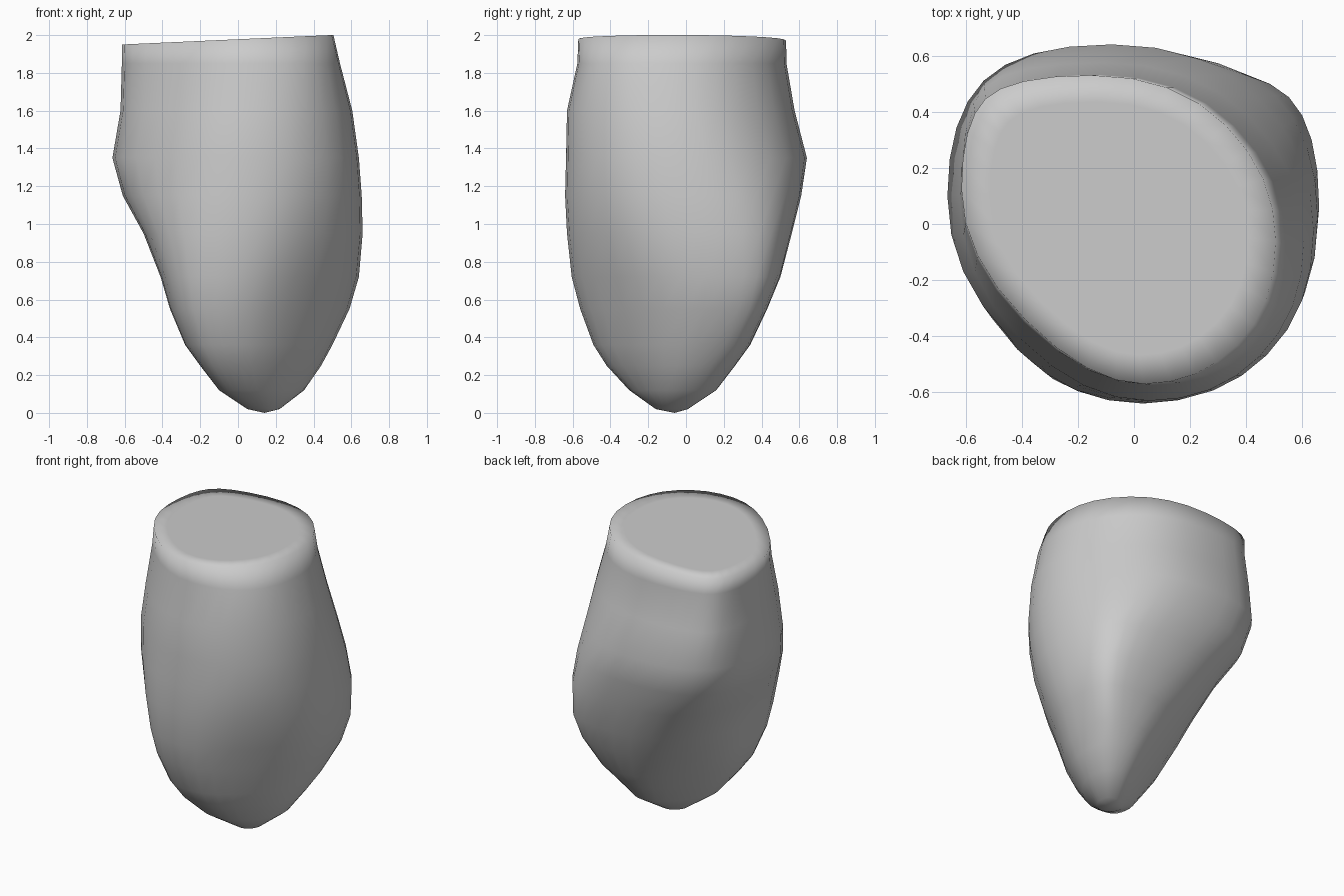
import bpy, bmesh
from math import pi
from mathutils import Vector

if "Cube" in bpy.data.objects:
    bpy.data.objects.remove(bpy.data.objects["Cube"])

# Each level: height, then how far the section reaches towards
# E, NE, N, NW, W, SW, S, SE
LEVELS = [
    (0.02, .22, .14, .01, -.07, -.05, .04, .16, .23),
    (0.12, .35, .31, .16, .01, .10, .24, .30, .32),
    (0.25, .44, .42, .26, .10, .20, .38, .42, .39),
    (0.36, .50, .52, .34, .17, .28, .46, .49, .44),
    (0.55, .59, .64, .43, .29, .36, .54, .56, .50),
    (0.72, .64, .70, .50, .40, .41, .58, .605, .56),
    (0.95, .66, .71, .56, .54, .50, .605, .63, .625),
    (1.15, .655, .68, .61, .68, .61, .61, .64, .655),
    (1.35, .64, .63, .64, .74, .665, .60, .635, .665),
    (1.60, .605, .56, .575, .72, .622, .575, .63, .65),
    (1.85, .54, .50, .532, .69, .615, .525, .575, .61),
    (1.98, .505, .48, .53, .69, .615, .515, .57, .565),
]
STEPS = 4
S2 = 2 ** -0.5
DIRS = [Vector(d) for d in ((1, 0), (S2, S2), (0, 1), (-S2, S2),
                            (-1, 0), (-S2, -S2), (0, -1), (S2, -S2))]


def section(h):
    """Rounded octagon that touches the eight support lines."""
    corners = []
    for i in range(8):
        a, b = DIRS[i], DIRS[(i + 1) % 8]
        det = a.x * b.y - a.y * b.x
        p, q = h[i], h[(i + 1) % 8]
        corners.append(Vector(((p * b.y - q * a.y) / det,
                               (a.x * q - b.x * p) / det)))
    mids = [(corners[i - 1] + corners[i]) / 2 for i in range(8)]
    pts = []
    for i in range(8):
        for k in range(STEPS):
            t = k / STEPS
            pts.append(mids[i] * (1 - t) ** 2 + corners[i] * 2 * t * (1 - t)
                       + mids[(i + 1) % 8] * t * t)
    return pts


def bridge(bm, low, high):
    n = len(low)
    for i in range(n):
        j = (i + 1) % n
        bm.faces.new((low[i], low[j], high[j], high[i]))


def top_z(x):
    return 1.978 + 0.045 * x


bm = bmesh.new()
rings = []
# Outer wall, the last ring lying on the slanted top
for level in LEVELS:
    pts = section(level[1:])
    top = level is LEVELS[-1]
    rings.append([bm.verts.new((p.x, p.y, top_z(p.x) if top else level[0]))
                  for p in pts])
# Inset ring on the top
c = sum((v.co for v in rings[-1]), Vector()) / len(rings[-1])
inset = []
for v in rings[-1]:
    p = c + (v.co - c) * 0.82
    inset.append(bm.verts.new((p.x, p.y, top_z(p.x))))
rings.append(inset)
for low, high in zip(rings, rings[1:]):
    bridge(bm, low, high)
bm.faces.new(inset)
# Blunt tip at the bottom
tip = bm.verts.new((0.14, -0.06, 0.0))
n = len(rings[0])
for i in range(n):
    bm.faces.new((tip, rings[0][(i + 1) % n], rings[0][i]))
bmesh.ops.recalc_face_normals(bm, faces=bm.faces[:])
for f in bm.faces:
    f.smooth = True

mesh = bpy.data.meshes.new("rounded_stump")
bm.to_mesh(mesh)
bm.free()
obj = bpy.data.objects.new("rounded_stump", mesh)
bpy.context.collection.objects.link(obj)
